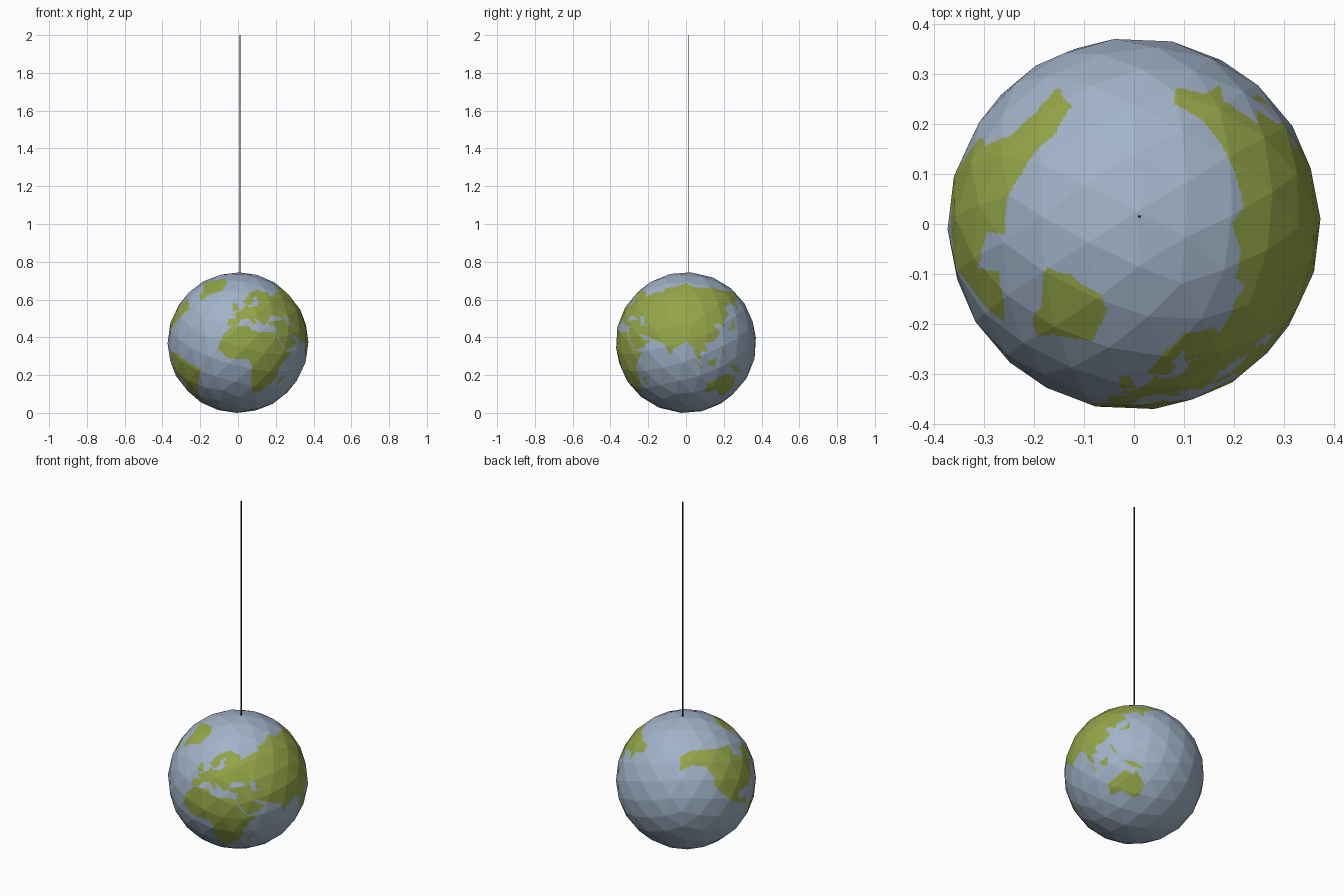
import bpy, bmesh, math
from mathutils import Euler, Matrix, Vector

if "Cube" in bpy.data.objects:
    bpy.data.objects.remove(bpy.data.objects["Cube"])

R = 0.373


def material(name, rgb):
    m = bpy.data.materials.new(name)
    m.diffuse_color = (*rgb, 1)
    m.use_nodes = True
    m.node_tree.nodes["Principled BSDF"].inputs["Base Color"].default_value = m.diffuse_color
    return m


ocean = material("ocean_blue", (0.36, 0.45, 0.58))
land = material("land_green", (0.30, 0.38, 0.065))
dark = material("dark_string", (0.03, 0.03, 0.027))


# Map projection: latitudes stretched northward, longitudes squeezed near poles
def project(lon, lat):
    return (lon * (1 - 0.09 * (lat / 65) ** 2),
            93 * math.tan(math.radians(lat) / 2) - 17)


shapes = []


def region(*pts):
    p = [project(*q) for q in pts]
    xs, ys = zip(*p)
    shapes.append((p, min(xs), max(xs), min(ys), max(ys)))


def inside(x, y):
    for p, x0, x1, y0, y1 in shapes:
        if not (x0 < x < x1 and y0 < y < y1):
            continue
        hit = False
        for (ax, ay), (bx, by) in zip(p, p[1:] + p[:1]):
            if (ay > y) != (by > y) and x < ax + (bx - ax) * (y - ay) / (by - ay):
                hit = not hit
        if hit:
            return True
    return False


# Coarse land outlines (longitude, latitude)
# Africa and Madagascar
region((-17, 15), (-13, 28), (-6, 36), (10, 37), (11, 33), (20, 31), (32, 31), (37, 21),
       (43, 12), (51, 12), (40, -4), (40, -15), (35, -24), (27, -34), (18, -34),
       (12, -17), (13, -5), (9, 4), (-8, 4.5))
region((44, -17), (50, -14), (47, -25), (44, -24))
# Europe
region((-9, 37), (-9, 43), (-1, 44), (-4, 48), (3, 51), (9, 57), (11, 54), (20, 55),
       (23, 59), (30, 60), (40, 64), (62, 69), (62, 45), (47, 46), (47, 42), (38, 46),
       (31, 46), (28, 41), (23, 37), (20, 41), (13, 45), (17, 40), (15, 38), (9, 44),
       (3, 43), (-1, 37))
region((5, 59), (13, 56), (18, 60), (17, 62), (24, 66), (22, 60), (30, 60), (41, 63),
       (42, 67), (28, 71), (14, 67))
region((-5, 50), (1, 51), (-2, 58), (-6, 58))
# Near East
region((26, 38), (36, 36), (34, 29), (43, 13), (52, 16), (59, 22), (52, 25), (48, 30),
       (61, 25), (61, 38), (53, 37), (49, 38), (48, 43), (41, 42), (30, 41))
# Asia
region((55, 68), (68, 69), (70, 73), (85, 74), (104, 78), (112, 74), (140, 73), (160, 70),
       (180, 69), (178, 63), (164, 60), (157, 51), (155, 58), (137, 54), (140, 48),
       (130, 42), (128, 35), (122, 39), (118, 38), (122, 30), (115, 22), (106, 20),
       (109, 12), (102, 12), (104, 1), (98, 8), (97, 16), (91, 22), (80, 15), (77, 8),
       (73, 20), (60, 25), (60, 38), (53, 38), (53, 45))
# East Asian islands
region((130, 32), (140, 35), (143, 44), (140, 42), (137, 37))
region((95, 5), (106, -6), (103, -5))
region((109, 1), (117, 6), (116, -4), (110, -2))
region((131, -1), (141, -3), (150, -10), (138, -8))
region((120, 18), (122, 17), (126, 7), (123, 9))
# Australia
region((114, -22), (122, -18), (130, -12), (136, -12), (140, -17), (142, -11), (153, -26),
       (150, -37), (140, -38), (131, -31), (115, -34))
# North America and Greenland
region((-168, 66), (-156, 71), (-128, 70), (-110, 68), (-95, 68), (-94, 60), (-82, 55),
       (-79, 52), (-77, 62), (-65, 59), (-56, 52), (-66, 46), (-70, 42), (-76, 35),
       (-81, 31), (-80, 25), (-84, 30), (-97, 27), (-95, 18), (-88, 21), (-84, 11),
       (-77, 8), (-85, 10), (-95, 15.5), (-106, 22), (-114, 31), (-124, 40), (-124, 48),
       (-135, 58), (-150, 60), (-162, 55), (-164, 62))
region((-73, 78), (-60, 82), (-30, 83), (-20, 80), (-22, 70), (-40, 65), (-44, 60),
       (-52, 64), (-54, 70), (-68, 76))
# South America
region((-78, 8), (-72, 12), (-60, 9), (-50, 1), (-35, -6), (-39, -15), (-48, -27),
       (-57, -37), (-65, -42), (-69, -53), (-74, -50), (-71, -20), (-81, -5))


def finish(name, bm, mats):
    me = bpy.data.meshes.new(name)
    bm.to_mesh(me)
    bm.free()
    for m in mats:
        me.materials.append(m)
    ob = bpy.data.objects.new(name, me)
    bpy.context.collection.objects.link(ob)
    return ob


# Globe: faceted ball, facets finely cut (still flat) so the land can be coloured
bm = bmesh.new()
bmesh.ops.create_icosphere(bm, subdivisions=3, radius=R)
tilt = Euler((math.radians(22), math.radians(10), math.radians(15))).to_matrix()
bmesh.ops.transform(bm, matrix=tilt.to_4x4(), verts=bm.verts)
low = min(v.co.z for v in bm.verts)
bmesh.ops.subdivide_edges(bm, edges=bm.edges[:], cuts=15, use_grid_fill=True)
for f in bm.faces:
    d = f.calc_center_median().normalized()
    lon = math.degrees(math.atan2(d.x, -d.y))
    lat = math.degrees(math.asin(d.z))
    f.material_index = int(inside(lon, lat))
    f.smooth = False
bmesh.ops.translate(bm, vec=Vector((0, 0, -low)), verts=bm.verts)
finish("globe", bm, [ocean, land])

# Hanging string
bm = bmesh.new()
z0, z1 = 0.72, 2.0
bmesh.ops.create_cube(bm, size=1, matrix=Matrix.Translation((0.011, 0.015, (z0 + z1) / 2))
                      @ Matrix.Diagonal((0.006, 0.004, z1 - z0, 1)))
finish("hanging_string", bm, [dark])
